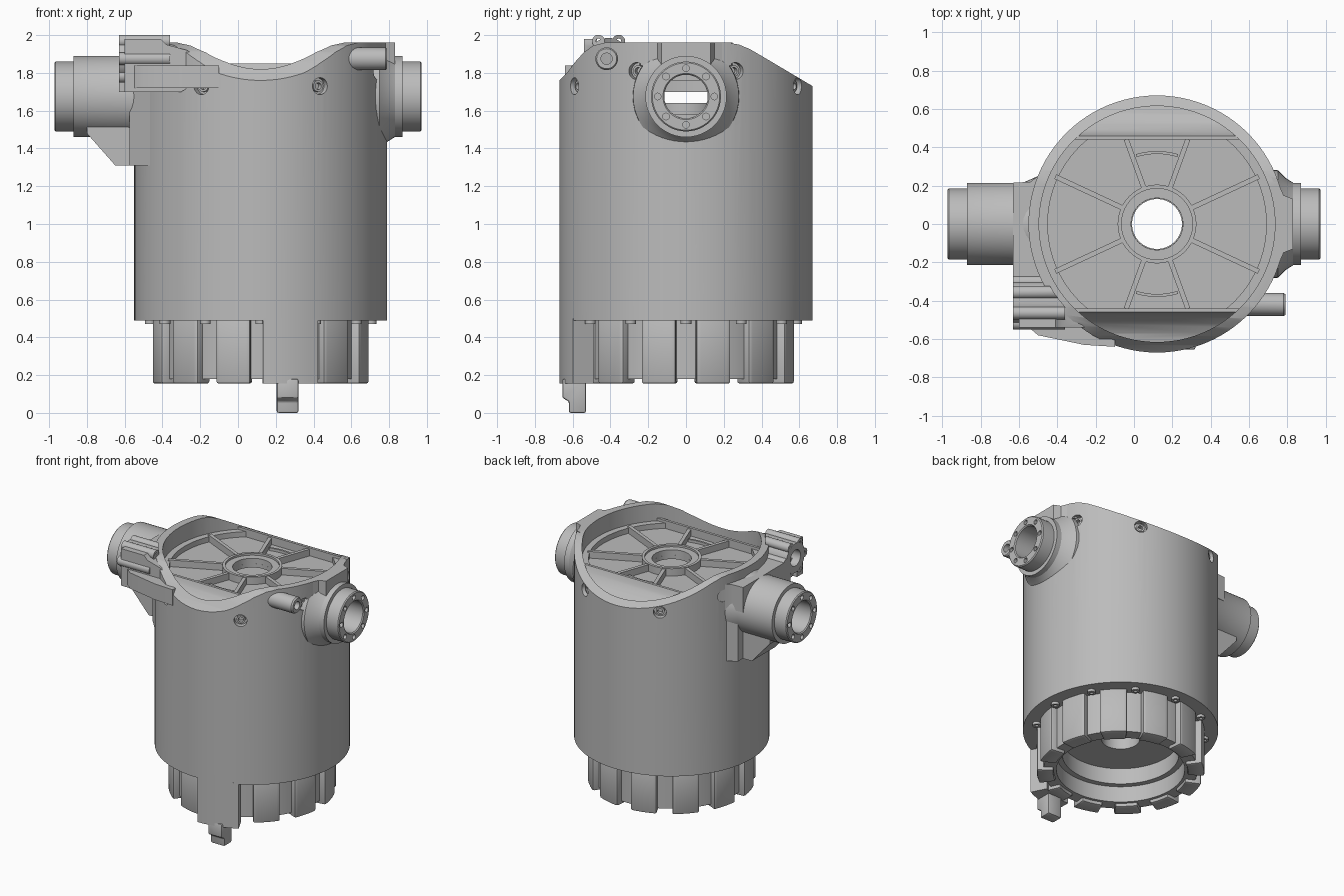
import bpy, bmesh
from math import sin, cos, pi, radians
from mathutils import Matrix

if "Cube" in bpy.data.objects:
    bpy.data.objects.remove(bpy.data.objects["Cube"])

grey = bpy.data.materials.new("cast grey")
grey.use_nodes = True
grey.diffuse_color = (0.5, 0.5, 0.5, 1)
grey.node_tree.nodes["Principled BSDF"].inputs["Base Color"].default_value = (0.5, 0.5, 0.5, 1)

CX = 0.12        # axis of the main barrel
PORT_Z = 1.675   # height of the side ports
parts = []


def place(axis, u, v, w):
    return {"x": (w, u, v), "y": (u, w, v), "z": (u, v, w)}[axis]


def finish(name, bm, keep=True):
    bmesh.ops.recalc_face_normals(bm, faces=bm.faces)
    mesh = bpy.data.meshes.new(name)
    bm.to_mesh(mesh)
    bm.free()
    obj = bpy.data.objects.new(name, mesh)
    bpy.context.collection.objects.link(obj)
    mesh.materials.append(grey)
    if keep:
        parts.append(obj)
    return obj


def prism(name, pts, axis, lo, hi, keep=True):
    bm = bmesh.new()
    rings = [[bm.verts.new(place(axis, u, v, w)) for u, v in pts] for w in (lo, hi)]
    n = len(pts)
    bm.faces.new(rings[0])
    bm.faces.new(rings[1])
    for i in range(n):
        j = (i + 1) % n
        bm.faces.new((rings[0][i], rings[0][j], rings[1][j], rings[1][i]))
    return finish(name, bm, keep)


def circle(u, v, r, n=32):
    return [(u + r * cos(2 * pi * i / n), v + r * sin(2 * pi * i / n)) for i in range(n)]


def box(u0, u1, v0, v1):
    return [(u0, v0), (u1, v0), (u1, v1), (u0, v1)]


def lathe(name, profile, axis="z", u=CX, v=0, n=96, keep=True):
    # Revolve a closed (radius, height) profile about an axis
    bm = bmesh.new()
    rings = [[bm.verts.new(place(axis, a, b, h)) for a, b in circle(u, v, r, n)] for r, h in profile]
    for k, ring in enumerate(rings):
        up = rings[(k + 1) % len(rings)]
        for i in range(n):
            j = (i + 1) % n
            bm.faces.new((ring[i], ring[j], up[j], up[i]))
    return finish(name, bm, keep)


def tube(name, r0, r1, lo, hi, **kw):
    return lathe(name, [(r0, lo), (r1, lo), (r1, hi), (r0, hi)], **kw)


def sector(name, r0, r1, a0, a1, lo, hi):
    steps = [radians(a0 + (a1 - a0) * i / 8) for i in range(9)]
    pts = [(CX + r1 * cos(a), r1 * sin(a)) for a in steps]
    pts += [(CX + r0 * cos(a), r0 * sin(a)) for a in reversed(steps)]
    return prism(name, pts, "z", lo, hi)


def swing(obj, degrees):
    # Turn a part made along +x around the barrel axis
    obj.data.transform(Matrix.Translation((CX, 0, 0)) @ Matrix.Rotation(radians(degrees), 4, "Z"))
    return obj


def apply(obj, mod):
    bpy.context.view_layer.objects.active = obj
    bpy.ops.object.modifier_apply(modifier=mod.name)


def boolean(obj, cutter, op="DIFFERENCE"):
    mod = obj.modifiers.new("cut", "BOOLEAN")
    mod.operation, mod.solver, mod.object = op, "EXACT", cutter
    apply(obj, mod)
    bpy.data.objects.remove(cutter)


def trim(obj):
    # Remove whatever would poke inside the barrel
    boolean(obj, prism("trim", circle(CX, 0, 0.645, 96), "z", 1, 2.2, False))


def bevel(obj, width, segments=2):
    mod = obj.modifiers.new("round", "BEVEL")
    mod.width, mod.segments = width, segments
    apply(obj, mod)


# Barrel with saddle-shaped rim, port bore and recessed screw holes
barrel = tube("barrel", 0.615, 0.67, 0.49, 2.05)
saddle = [(-0.8, 1.7), (-0.67, 1.76), (-0.63, 1.80), (-0.585, 1.86), (-0.54, 1.91), (-0.49, 1.945),
          (-0.43, 1.96), (0.22, 1.96), (0.28, 1.95), (0.34, 1.925), (0.4, 1.89), (0.67, 1.73),
          (0.8, 1.65), (0.8, 2.3), (-0.8, 2.3)]
boolean(barrel, prism("saddle_cut", saddle, "x", -2, 2, False))
boolean(barrel, prism("bore_cut", circle(0, PORT_Z, 0.115), "x", -2, 2, False))
for side in (0, 180):
    for angle, z in ((23, 1.81), (-23, 1.81), (62, 1.73), (-62, 1.73)):
        for r, depth in ((0.045, 0.63), (0.018, 0.5)):
            boolean(barrel, swing(prism("screw_cut", circle(0, z, r, 20), "x", depth, 0.75, False), side + angle))
        swing(tube("screw_collar", 0.018, 0.03, 0.62, 0.65, axis="x", u=0, v=z, n=20), side + angle)

# Lower sleeve with its stepped floor, and the hidden chamber floor
lathe("lower_sleeve", [(0.44, 0.18), (0.53, 0.18), (0.53, 0.49), (0.615, 0.49), (0.615, 0.55),
                       (0.13, 0.55), (0.13, 0.42), (0.40, 0.42), (0.40, 0.3), (0.44, 0.3)])
tube("chamber_floor", 0.13, 0.62, 1.53, 1.58)
tube("chamber_hub", 0.13, 0.17, 1.57, 1.64)

# Ring of lobes around the sleeve, with screw bosses between
for k in range(12):
    a = 15 + 30 * k
    lobe = sector("sleeve_lobe", 0.46, 0.575, a - 9.5, a + 9.5, 0.155, 0.5)
    bevel(lobe, 0.012)
    b = radians(a + 15)
    tube("underside_screw", 0.012, 0.028, 0.47, 0.5, u=CX + 0.585 * cos(b), v=0.585 * sin(b), n=16)

# Front tongue and its foot
sector("front_tongue", 0.55, 0.67, -89, -63, 0.155, 0.5)
foot = prism("foot", [(-0.655, 0.18), (-0.655, 0.08), (-0.62, 0.06), (-0.62, 0),
                      (-0.53, 0), (-0.53, 0.18)], "x", 0.205, 0.32)
bevel(foot, 0.01)

# Ribbed deck, clipped front and back by straight walls
deck = prism("deck", [(x, max(-0.45, min(0.45, y))) for x, y in circle(CX, 0, 0.62, 96)], "z", 1.76, 1.79)
boolean(deck, prism("hub_cut", circle(CX, 0, 0.135), "z", 1, 2.2, False))
deck_rim = tube("deck_rim", 0.57, 0.62, 1.77, 1.83)
boolean(deck_rim, prism("rim_clip", box(-1, 1, -0.45, 0.45), "z", 1, 2.2, False), "INTERSECT")
tube("hub_ring", 0.135, 0.19, 1.76, 1.83)
tube("hub_lip", 0.185, 0.205, 1.77, 1.845)
for base in (0, 180):
    for angle, reach in ((25, 0.585), (-25, 0.585), (70, 0.47), (-70, 0.47)):
        swing(prism("deck_rib", box(0.19, reach, -0.013, 0.013), "z", 1.77, 1.84), base + angle)
for s in (1, -1):
    sector("pocket_ridge", 0.365, 0.38, s * 90 - 17, s * 90 + 17, 1.78, 1.81)
    slope = prism("end_slope", [(s * y, z) for y, z in
                                ((0.44, 1.7), (0.44, 1.85), (0.46, 1.85), (0.475, 1.81), (0.52, 1.76),
                                 (0.57, 1.73), (0.64, 1.715), (0.64, 1.68))], "x", -0.6, 0.8)
    boolean(slope, prism("slope_clip", circle(CX, 0, 0.62, 96), "z", 1, 2.2, False), "INTERSECT")

# Side ports: flared collar, stepped nose and a ring of bolt holes
ports = (("left_port", 1, [(0.115, 0.6), (0.29, 0.6), (0.28, 0.75), (0.24, 0.79), (0.215, 0.83), (0.215, 0.87)]),
         ("right_port", -1, [(0.115, 0.4), (0.27, 0.4), (0.25, 0.5), (0.215, 0.58), (0.215, 0.87)]))
for name, s, collar in ports:
    nose = [(0.185, 0.87), (0.185, 0.965), (0.178, 0.972), (0.122, 0.972), (0.115, 0.965)]
    port = lathe(name, [(r, s * x) for r, x in collar + nose], "x", 0, PORT_Z, 48)
    trim(port)
    for y, z in circle(0, PORT_Z, 0.15, 8):
        ends = sorted((s * 0.94, s * 1.1))
        boolean(port, prism("bolt_cut", circle(y, z, 0.018, 12), "x", *ends, False))

# Pad above the left port
left_pad = prism("left_pad", [(0.6, -0.27), (0.74, -0.24), (0.78, -0.15), (0.83, -0.13),
                              (0.83, 0.13), (0.78, 0.15), (0.74, 0.24), (0.6, 0.27)], "z", 1.84, 1.96)
trim(left_pad)

# Shoulder and gusset behind the right port
shoulder = prism("right_shoulder", [(-0.63, -0.35), (-0.63, 0.215), (-0.54, 0.22), (-0.5, 0.25),
                                    (-0.46, 0.31), (-0.3, 0.31), (-0.3, -0.35)], "z", 1.7, 1.89)
gusset = prism("right_gusset", [(-0.8, 1.48), (-0.65, 1.31), (-0.575, 1.31), (-0.4, 1.4),
                                (-0.4, 1.55), (-0.8, 1.55)], "y", -0.14, 0.14)
skirt = prism("right_skirt", [(-0.575, -0.2), (-0.575, 0.2), (-0.4, 0.3), (-0.4, -0.4)], "z", 1.31, 1.72)
for part in (gusset, skirt):
    boolean(part, prism("bore_cut", circle(0, PORT_Z, 0.2), "x", -2, 2, False))
for part in (shoulder, gusset, skirt):
    trim(part)

# Lobed flange at the front right, blended into the barrel by a web
FY, FZ = -0.41, 1.875
trim(tube("lobed_flange", 0.06, 0.11, -0.63, -0.36, axis="x", u=FY, v=FZ, n=40))
for y, z in circle(FY, FZ, 0.107, 6):
    trim(tube("flange_lobe", 0.014, 0.034, -0.63, -0.36, axis="x", u=y, v=z, n=20))
web = prism("flange_web", [(-0.57, -0.3), (-0.57, -0.52), (-0.5, -0.58), (-0.26, -0.63), (-0.1, -0.64),
                           (-0.1, -0.5), (-0.3, -0.3)], "z", 1.72, 1.84)
trim(web)
wedge = prism("flange_wedge", [(-0.6, 1.7), (-0.6, 1.98), (-0.41, 1.98), (-0.38, 1.95), (-0.27, 1.92),
                               (-0.15, 1.84), (-0.2, 1.76), (-0.3, 1.7)], "y", -0.54, -0.47)
trim(wedge)

# Small pipe stub at the front left
stub = lathe("pipe_stub", [(0.03, 0.5), (0.06, 0.5), (0.06, 0.78), (0.053, 0.79), (0.03, 0.79)],
             "x", -0.42, 1.875, 32)
trim(stub)

# Smooth the round surfaces, keep edges crisp
bpy.ops.object.select_all(action="DESELECT")
for obj in parts:
    obj.select_set(True)
bpy.context.view_layer.objects.active = barrel
bpy.ops.object.shade_smooth_by_angle(angle=radians(30))
